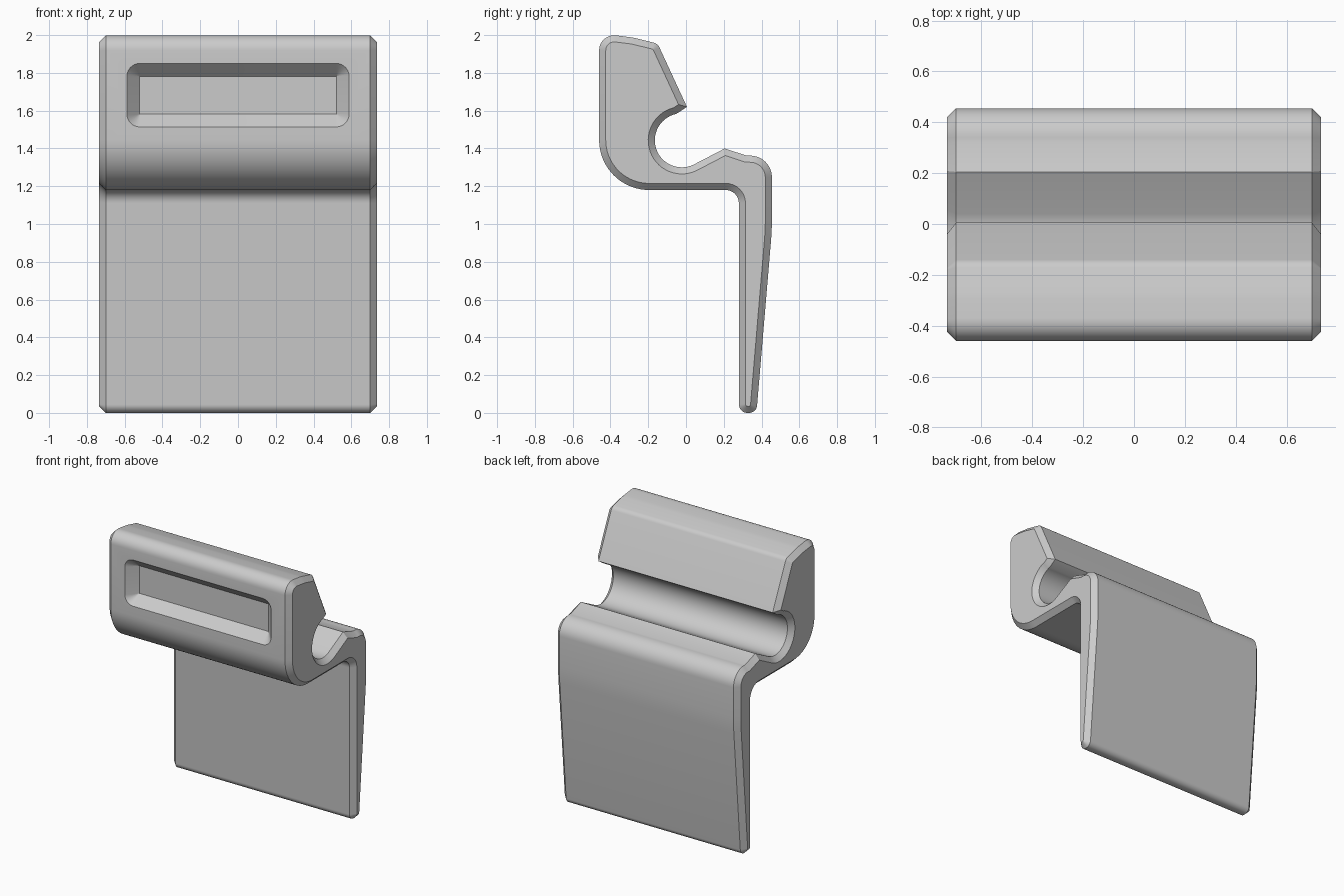
import bpy, bmesh, math
from mathutils import Vector

if "Cube" in bpy.data.objects:
    bpy.data.objects.remove(bpy.data.objects["Cube"])

HALF_W, CHAMFER = 0.735, 0.035


def fillet(prev, cur, nxt, r, segs):
    """Points of an arc of radius r replacing the corner cur."""
    p, c, n = Vector(prev), Vector(cur), Vector(nxt)
    a, b = (p - c).normalized(), (n - c).normalized()
    if r == 0:
        return [c]
    half = a.angle(b) / 2
    centre = c + (a + b).normalized() * (r / math.sin(half))
    t = r / math.tan(half)
    u, v = c + a * t - centre, c + b * t - centre
    ang = u.angle(v)
    return [centre + (u * math.sin((1 - k / segs) * ang) + v * math.sin(k / segs * ang)) / math.sin(ang)
            for k in range(segs + 1)]


def rounded(corners):
    pts, n = [], len(corners)
    for i, (y, z, r, s) in enumerate(corners):
        pts += fillet(corners[i - 1][:2], (y, z), corners[(i + 1) % n][:2], r, s)
    return pts


def inset(pts, d):
    """Mitred inward offset of a counter-clockwise outline."""
    out = []
    for i, c in enumerate(pts):
        e1 = (c - pts[i - 1]).normalized()
        e2 = (pts[(i + 1) % len(pts)] - c).normalized()
        n1, n2 = Vector((-e1.y, e1.x)), Vector((-e2.y, e2.x))
        out.append(c + (n1 + n2) * (d / (1 + n1.dot(n2))))
    return out


def loft(name, rings):
    """Closed solid through rings of equal length."""
    bm = bmesh.new()
    loops = [[bm.verts.new(p) for p in ring] for ring in rings]
    n = len(loops[0])
    for a, b in zip(loops, loops[1:]):
        for i in range(n):
            j = (i + 1) % n
            bm.faces.new((a[i], a[j], b[j], b[i]))
    bm.faces.new(loops[0][::-1])
    bm.faces.new(loops[-1])
    bmesh.ops.recalc_face_normals(bm, faces=bm.faces)
    mesh = bpy.data.meshes.new(name)
    bm.to_mesh(mesh)
    bm.free()
    ob = bpy.data.objects.new(name, mesh)
    bpy.context.collection.objects.link(ob)
    return ob


# Side profile (y, z, corner radius, segments): leg, back shoulder and ridge
profile = rounded([
    (0.28, 1.18, 0.07, 8), (0.28, 0, 0.045, 8), (0.373, 0, 0.042, 8),
    (0.455, 0.97, 1.5, 5), (0.455, 1.362, 0.115, 10), (0.32, 1.362, 0, 1),
    (0.205, 1.40, 0, 1),
    # placeholder corners around the round channel, replaced below
    (0.04, 1.315, 0, 1), (0.005, 1.62, 0, 1),
    # head
    (-0.15, 1.955, 0.045, 5), (-0.28, 1.987, 0.3, 4), (-0.46, 2.01, 0.08, 10),
    (-0.46, 1.18, 0.265, 18)])

# Round channel
k = min(range(len(profile)), key=lambda i: (profile[i] - Vector((0.04, 1.315))).length)
channel = []
for i in range(29):
    a = math.radians(-64 - 194 * i / 28)
    channel.append(Vector((-0.022 + 0.143 * math.cos(a), 1.443 + 0.143 * math.sin(a))))
profile[k:k + 1] = channel

# Clip body with chamfered ends
small = inset(profile, CHAMFER)
body = loft("clip_body", [[(x, p.x, p.y) for p in ring] for x, ring in (
    (-HALF_W, small), (-HALF_W + CHAMFER, profile),
    (HALF_W - CHAMFER, profile), (HALF_W, small))])

# Tapered label recess: square floor, rounded mouth
FLOOR, MOUTH, DEPTH, N = (0.52, 0.10), 0.068, 0.07, 8
rings = []
for y, grow in ((-0.46 + DEPTH, 0.0002), (-0.46, MOUTH), (-0.50, MOUTH)):
    ring = []
    for q, (sx, sz) in enumerate(((1, 1), (-1, 1), (-1, -1), (1, -1))):
        for i in range(N + 1):
            a = math.pi / 2 * (q + i / N)
            ring.append((sx * FLOOR[0] + grow * math.cos(a), y,
                         1.682 + sz * FLOOR[1] + grow * math.sin(a)))
    rings.append(ring)
cutter = loft("recess_cutter", rings)
cutter.hide_render = True
cutter.hide_viewport = True

mod = body.modifiers.new("recess", 'BOOLEAN')
mod.operation, mod.object, mod.solver = 'DIFFERENCE', cutter, 'EXACT'
bpy.context.view_layer.objects.active = body
body.select_set(True)
bpy.ops.object.modifier_apply(modifier=mod.name)
bpy.data.objects.remove(cutter)

# Colour and shading
grey = bpy.data.materials.new("light_grey")
grey.diffuse_color = (0.6, 0.6, 0.6, 1)
grey.use_nodes = True
grey.node_tree.nodes["Principled BSDF"].inputs["Base Color"].default_value = grey.diffuse_color
body.data.materials.clear()
body.data.materials.append(grey)
bpy.ops.object.shade_smooth_by_angle(angle=math.radians(25))
